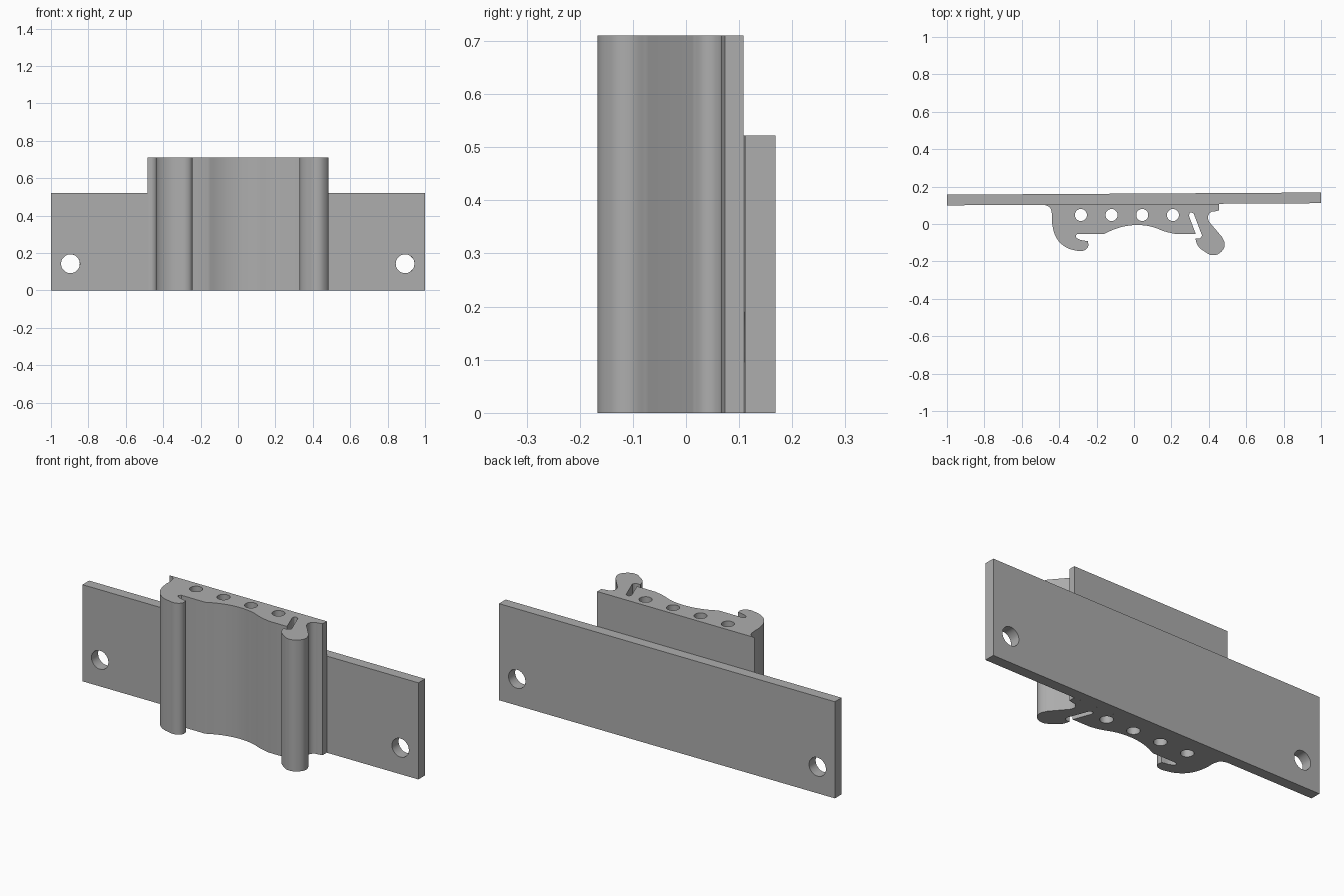
import bpy, bmesh, math
from mathutils import Matrix

if "Cube" in bpy.data.objects:
    bpy.data.objects.remove(bpy.data.objects["Cube"])

TILT = 0.0058  # slight lean of the plate in plan

metal = bpy.data.materials.new("grey metal")
metal.diffuse_color = (0.42, 0.42, 0.42, 1)
metal.use_nodes = True
metal.node_tree.nodes["Principled BSDF"].inputs["Base Color"].default_value = metal.diffuse_color


def circle(x, y, r, n=8):
    return [(x + r * math.cos(2 * math.pi * i / n), y + r * math.sin(2 * math.pi * i / n), 1)
            for i in range(n)]


def extruded(name, loops, depth, matrix):
    """Fill closed loops of (x, y, smooth) points, holes included, and extrude from 0 to depth."""
    cu = bpy.data.curves.new(name, 'CURVE')
    cu.dimensions = '2D'
    cu.fill_mode = 'BOTH'
    cu.extrude = depth / 2
    cu.resolution_u = 6
    for pts in loops:
        sp = cu.splines.new('BEZIER')
        sp.bezier_points.add(len(pts) - 1)
        sp.use_cyclic_u = True
        for bp, (x, y, smooth) in zip(sp.bezier_points, pts):
            bp.co = (x, y, 0)
            bp.handle_left_type = bp.handle_right_type = 'AUTO' if smooth else 'VECTOR'
    ob = bpy.data.objects.new(name, cu)
    bpy.context.collection.objects.link(ob)
    bpy.ops.object.select_all(action='DESELECT')
    ob.select_set(True)
    bpy.context.view_layer.objects.active = ob
    bpy.ops.object.convert(target='MESH')
    ob = bpy.context.view_layer.objects.active
    # Weld caps to walls and move into place
    bm = bmesh.new()
    bm.from_mesh(ob.data)
    bmesh.ops.remove_doubles(bm, verts=bm.verts, dist=0.0004)
    bmesh.ops.recalc_face_normals(bm, faces=bm.faces)
    bmesh.ops.transform(bm, matrix=matrix @ Matrix.Translation((0, 0, depth / 2)), verts=bm.verts)
    bm.to_mesh(ob.data)
    bm.free()
    ob.data.materials.clear()
    ob.data.materials.append(metal)
    bpy.ops.object.shade_smooth_by_angle(angle=math.radians(30))
    return ob


# Back plate with two bolt holes
outline = [(-0.9998, 0, 0), (0.9998, 0, 0), (0.9998, 0.522, 0), (-0.9998, 0.522, 0)]
extruded("back_plate", [outline] + [circle(x, 0.143, 0.05) for x in (-0.896, 0.893)], 0.057,
         Matrix.Translation((0, 0.1625, 0)) @ Matrix.Rotation(TILT, 4, 'Z')
         @ Matrix.Rotation(math.pi / 2, 4, 'X'))

# Clip body profile: (x, y, smooth)
profile = [
    # back edge and left fillet
    (0.455, 0.108, 0), (-0.483, 0.103, 0), (-0.452, 0.090, 1), (-0.440, 0.060, 1),
    # left hook
    (-0.437, 0.0, 1), (-0.417, -0.070, 1), (-0.374, -0.118, 1), (-0.315, -0.141, 1),
    (-0.268, -0.142, 1), (-0.246, -0.122, 1), (-0.246, -0.092, 0), (-0.297, -0.080, 1),
    (-0.311, -0.066, 1), (-0.302, -0.053, 0),
    # arched front
    (-0.160, -0.053, 0), (-0.096, -0.025, 1), (-0.030, -0.009, 1), (0.035, -0.006, 1),
    (0.100, -0.016, 1), (0.165, -0.040, 1), (0.220, -0.053, 0), (0.330, -0.053, 0),
    # flex slot
    (0.294, 0.043, 0), (0.300, 0.060, 1), (0.319, 0.056, 0), (0.364, -0.062, 0),
    (0.353, -0.076, 1), (0.328, -0.078, 0),
    # right latch
    (0.340, -0.114, 1), (0.375, -0.146, 1), (0.422, -0.167, 1), (0.468, -0.147, 1),
    (0.485, -0.110, 1), (0.471, -0.070, 0), (0.401, 0.012, 0), (0.395, 0.038, 1),
    (0.412, 0.064, 1), (0.430, 0.067, 0), (0.455, 0.073, 0),
]
bores = [circle(x, 0.048, 0.032) for x in (-0.284, -0.120, 0.044, 0.208)]
extruded("clip_body", [profile] + bores, 0.71, Matrix.Identity(4))
